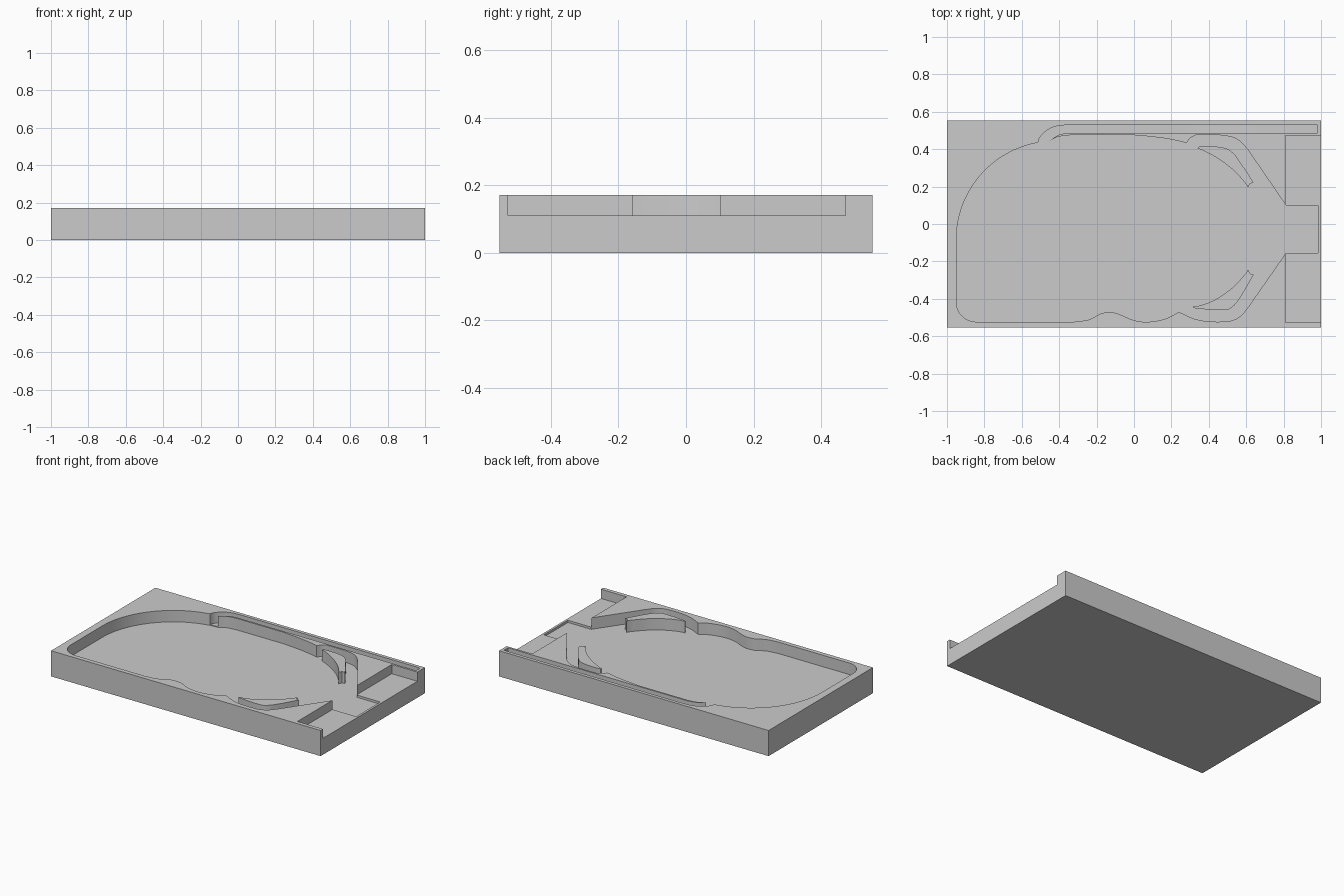
import bpy, bmesh
from math import sin, cos, pi, radians
from mathutils import Vector

if "Cube" in bpy.data.objects:
    bpy.data.objects.remove(bpy.data.objects["Cube"])

TOP, FLOOR, LANE, APRON, OVER = 0.172, 0.095, 0.1, 0.11, 0.25


def arc(cx, cy, r, a0, a1, n):
    return [(cx + r * cos(radians(a0 + (a1 - a0) * i / n)),
             cy + r * sin(radians(a0 + (a1 - a0) * i / n))) for i in range(n + 1)]


def smooth(pts, n=5):
    """Open Catmull-Rom curve through the points."""
    p = [Vector(q) for q in pts]
    p = [2 * p[0] - p[1]] + p + [2 * p[-1] - p[-2]]
    out = []
    for a, b, c, d in zip(p, p[1:], p[2:], p[3:]):
        for i in range(n):
            t = i / n
            out.append(tuple(0.5 * (2 * b + (c - a) * t + (2 * a - 5 * b + 4 * c - d) * t * t
                                    + (3 * b - a - 3 * c + d) * t ** 3)))
    return out + [tuple(p[-2])]


def outline(*segments):
    """Join segments into one loop without repeated points."""
    pts = []
    for seg in segments:
        for q in seg:
            if not pts or (Vector(q) - Vector(pts[-1])).length > 1e-4:
                pts.append(q)
    if (Vector(pts[0]) - Vector(pts[-1])).length < 1e-4:
        pts.pop()
    return pts


def prism(name, pts, lo, hi, axis='z'):
    """Extrude a flat outline along z, or an (x, z) outline along y."""
    bm = bmesh.new()
    place = (lambda a, b: (a, b, lo)) if axis == 'z' else (lambda a, b: (a, lo, b))
    face = bm.faces.new([bm.verts.new(place(*q)) for q in pts])
    ext = bmesh.ops.extrude_face_region(bm, geom=[face])
    shift = Vector((0, 0, hi - lo)) if axis == 'z' else Vector((0, hi - lo, 0))
    bmesh.ops.translate(bm, vec=shift,
                        verts=[v for v in ext['geom'] if isinstance(v, bmesh.types.BMVert)])
    bmesh.ops.recalc_face_normals(bm, faces=bm.faces)
    me = bpy.data.meshes.new(name)
    bm.to_mesh(me)
    bm.free()
    ob = bpy.data.objects.new(name, me)
    bpy.context.collection.objects.link(ob)
    return ob


def rect(x0, x1, y0, y1):
    return [(x0, y0), (x1, y0), (x1, y1), (x0, y1)]


def cut(target, cutter):
    cutter.hide_render = True
    mod = target.modifiers.new("cut", 'BOOLEAN')
    mod.operation, mod.solver, mod.object = 'DIFFERENCE', 'EXACT', cutter
    bpy.context.view_layer.objects.active = target
    bpy.ops.object.modifier_apply(modifier=mod.name)
    bpy.data.objects.remove(cutter)


# Solid block
tray = prism("tray", rect(-1, 1, -0.553, 0.553), 0, TOP)

# Main pocket outline, clockwise from the left wall
field = prism("field_pocket", outline(
    arc(-0.422, -0.085, 0.528, 180, 100.2, 24),
    smooth([(-0.455, 0.44), (-0.41, 0.465), (-0.34, 0.475)]),
    smooth([(0.0, 0.475), (0.1, 0.466), (0.2, 0.452), (0.28, 0.433)]),
    smooth([(0.28, 0.433), (0.3, 0.458), (0.33, 0.475)]),
    smooth([(0.46, 0.475), (0.53, 0.463), (0.575, 0.435), (0.61, 0.395)]),
    [(0.812, 0.10), (0.985, 0.10), (0.985, -0.155), (0.812, -0.155)],
    smooth([(0.61, -0.445), (0.57, -0.492), (0.52, -0.517), (0.45, -0.523)]),
    smooth([(0.45, -0.523), (0.39, -0.52), (0.32, -0.506), (0.24, -0.47)]),
    smooth([(0.24, -0.47), (0.17, -0.506), (0.08, -0.523), (0.0, -0.515), (-0.09, -0.478),
            (-0.14, -0.473), (-0.18, -0.48), (-0.24, -0.511), (-0.32, -0.523)]),
    arc(-0.845, -0.418, 0.105, 270, 180, 8)), FLOOR, OVER)

# Curved guides left standing inside the pocket
upper = outline(
    smooth([(0.34, 0.405), (0.36, 0.415), (0.47, 0.41), (0.53, 0.38), (0.58, 0.312), (0.64, 0.222)]),
    [(0.62, 0.215), (0.61, 0.195)],
    smooth([(0.60, 0.212), (0.54, 0.28), (0.46, 0.343), (0.38, 0.388), (0.34, 0.405)]))
lower = outline(
    smooth([(0.315, -0.44), (0.335, -0.452), (0.48, -0.46), (0.53, -0.44), (0.575, -0.382), (0.64, -0.27)]),
    [(0.62, -0.265), (0.61, -0.243)],
    smooth([(0.60, -0.262), (0.53, -0.337), (0.44, -0.401), (0.36, -0.434), (0.315, -0.44)]))
for name, pts in (("upper_guide", upper), ("lower_guide", lower)):
    cut(field, prism(name, pts, 0, 0.4))
cut(tray, field)

# Narrow side lane: level run, then a ramp that rises to the end
cut(tray, prism("side_lane", outline(
    smooth([(-0.515, 0.43), (-0.5, 0.468), (-0.46, 0.504), (-0.41, 0.524), (-0.34, 0.53)]),
    [(0.29, 0.53), (0.29, 0.487)],
    smooth([(-0.36, 0.487), (-0.41, 0.473), (-0.455, 0.44)]),
    [(-0.48, 0.41)]), LANE, OVER))
ramp = [(0.285 + 0.415 * t / 10, LANE + 0.02 * (1 - cos(pi * t / 10))) for t in range(11)]
cut(tray, prism("lane_ramp", ramp + [(0.98, 0.14), (0.98, OVER), (0.285, OVER)], 0.487, 0.53, 'y'))

# Recess open to the right end
cut(tray, prism("end_recess", rect(0.81, 1.1, -0.527, 0.473), APRON, OVER))

tray.select_set(True)
bpy.context.view_layer.objects.active = tray
bpy.ops.object.shade_smooth_by_angle(angle=radians(25))
